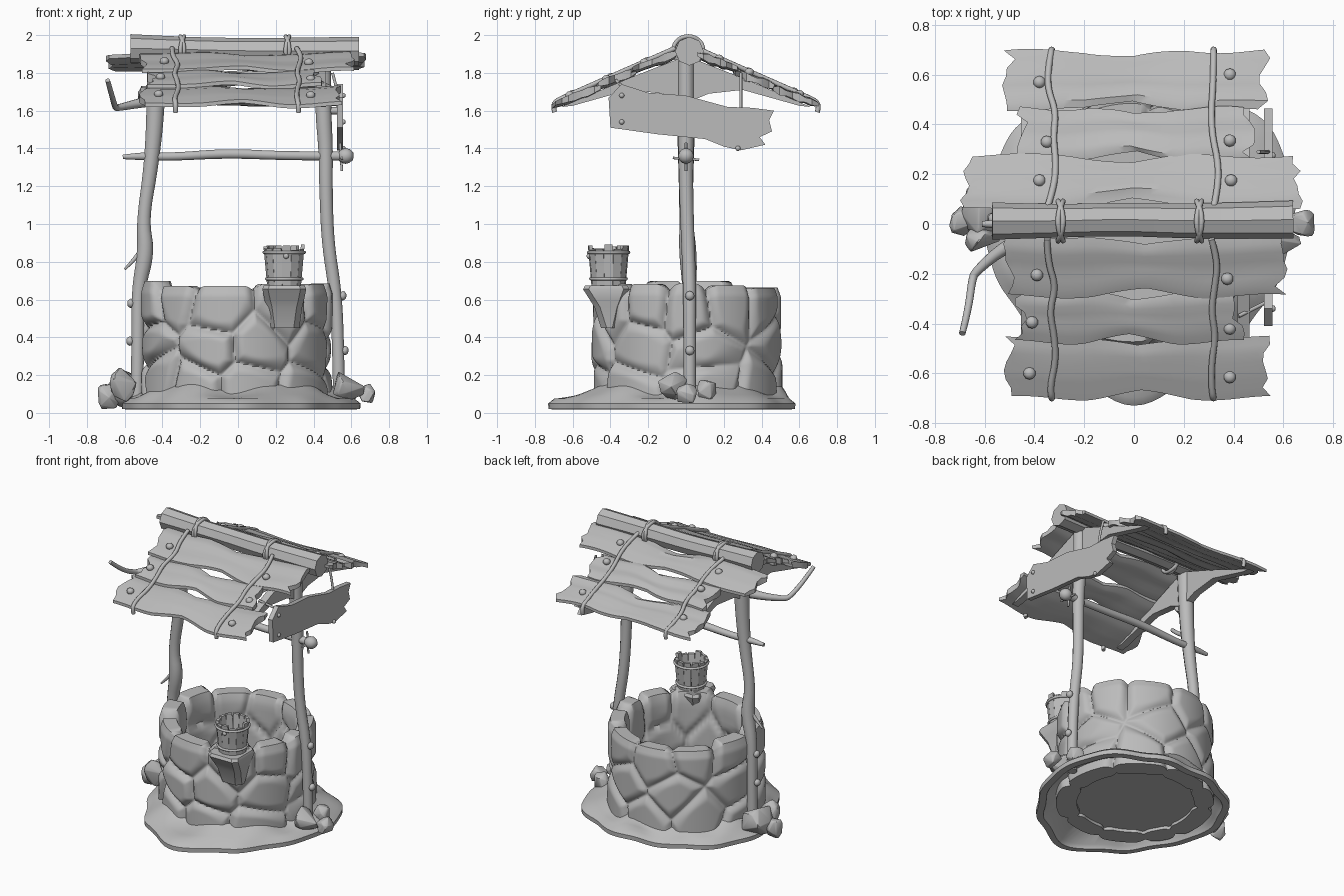
import bpy, bmesh, math, random
from mathutils import Vector

random.seed(7)
rnd = random.uniform
if "Cube" in bpy.data.objects:
    bpy.data.objects.remove(bpy.data.objects["Cube"], do_unlink=True)

grey = bpy.data.materials.new("plain grey")
grey.use_nodes = True
grey.diffuse_color = (0.5, 0.5, 0.5, 1)
grey.node_tree.nodes["Principled BSDF"].inputs["Base Color"].default_value = grey.diffuse_color


def finish(ob, angle=40):
    ob.data.materials.clear()
    ob.data.materials.append(grey)
    bpy.ops.object.select_all(action='DESELECT')
    ob.select_set(True)
    bpy.context.view_layer.objects.active = ob
    bpy.ops.object.shade_smooth_by_angle(angle=math.radians(angle))


def from_bmesh(name, bm, angle=40):
    bmesh.ops.recalc_face_normals(bm, faces=bm.faces)
    me = bpy.data.meshes.new(name)
    bm.to_mesh(me)
    bm.free()
    ob = bpy.data.objects.new(name, me)
    bpy.context.collection.objects.link(ob)
    finish(ob, angle)


def loft(name, rings, cyclic=False, angle=40):
    """Skin closed rings of points; open lofts get strips of quads as caps."""
    bm = bmesh.new()
    rows = [[bm.verts.new(p) for p in ring] for ring in rings]
    n = len(rows[0])
    for a, b in zip(rows, rows[1:] + (rows[:1] if cyclic else [])):
        for k in range(n):
            bm.faces.new((a[k], a[(k + 1) % n], b[(k + 1) % n], b[k]))
    if not cyclic:
        for r in (rows[0], rows[-1]):
            for k in range(n // 2 - 1):
                bm.faces.new((r[k], r[k + 1], r[n - 2 - k], r[n - 1 - k]))
    from_bmesh(name, bm, angle)


def tube(name, pts, radii, cyclic=False, res=3):
    cu = bpy.data.curves.new(name, 'CURVE')
    cu.dimensions, cu.bevel_depth, cu.bevel_resolution = '3D', 1, res
    cu.use_fill_caps, cu.resolution_u = True, 5
    sp = cu.splines.new('NURBS')
    sp.points.add(len(pts) - 1)
    for k, (p, co) in enumerate(zip(sp.points, pts)):
        p.co = (*co, 1)
        p.radius = radii[k] if isinstance(radii, (list, tuple)) else radii
    sp.order_u, sp.use_endpoint_u, sp.use_cyclic_u = 3, not cyclic, cyclic
    ob = bpy.data.objects.new(name, cu)
    bpy.context.collection.objects.link(ob)
    bpy.ops.object.select_all(action='DESELECT')
    ob.select_set(True)
    bpy.context.view_layer.objects.active = ob
    bpy.ops.object.convert(target='MESH')
    finish(bpy.context.view_layer.objects.active)


def prism(name, outline, x0, x1):
    """Extrude a (y, z) outline along x."""
    bm = bmesh.new()
    face = bm.faces.new([bm.verts.new((x0, y, z)) for y, z in outline])
    new = bmesh.ops.extrude_face_region(bm, geom=[face])["geom"]
    bmesh.ops.translate(bm, vec=(x1 - x0, 0, 0), verts=[v for v in new if isinstance(v, bmesh.types.BMVert)])
    from_bmesh(name, bm, 30)


def ball(name, pos, size):
    bm = bmesh.new()
    bmesh.ops.create_icosphere(bm, subdivisions=2, radius=1)
    for v in bm.verts:
        v.co = Vector((v.co[i] * size[i] + pos[i] for i in range(3)))
    from_bmesh(name, bm, 60)


def rock(pos, size):
    """Angular boulder: hull of a few random points on a squarish ball."""
    bm = bmesh.new()
    for _ in range(22):
        d = Vector((rnd(-1, 1), rnd(-1, 1), rnd(-1, 1))).normalized() * rnd(0.95, 1.15)
        bm.verts.new([pos[i] + d[i] * size[i] for i in range(3)])
    hull = bmesh.ops.convex_hull(bm, input=bm.verts)
    bmesh.ops.delete(bm, geom=hull["geom_interior"], context='VERTS')
    bmesh.ops.bevel(bm, geom=bm.edges[:], offset=0.008, segments=1, affect='EDGES', clamp_overlap=True)
    from_bmesh("loose_rock", bm, 35)


# Stone wall: a ring whose surface bulges into irregular cells
RAD, TAU = 0.47, 2 * math.pi
seeds = []
for count, z, jz, shift in ((11, 0.58, 0.05, 0.1), (8, 0.37, 0.07, 0.5), (9, 0.15, 0.06, 0.2)):
    for k in range(count):
        a = (k + shift + rnd(-0.3, 0.3)) / count * TAU
        seeds.append((a, z + rnd(-jz, jz), rnd(-1, 1)))


def cell(a, z):
    near = []
    for sa, sz, off in seeds:
        da = (a - sa + math.pi) % TAU - math.pi
        near.append((math.hypot(da * RAD, z - sz), off))
    near.sort()
    g = min(1, (near[1][0] - near[0][0]) / 0.1)
    return 1 - (1 - g) ** 2, near[0][1]


wall = []
for k in range(320):
    a = k / 320 * TAU
    ring = []
    for side, steps in ((1, 60), (0, 20)):
        for j in range(steps + 1):
            t = j / steps if side else 1 - j / steps
            g, off = cell(a, 0.03 + 0.62 * t)
            lip = 0.018 * max(0, t - 0.93) / 0.07
            r = 0.468 + g * (0.035 + 0.01 * off) - lip if side else 0.405 - 0.03 * g + lip
            z = 0.03 + 0.615 * t + g * (0.035 + 0.02 * off) * max(0, t - 0.8) / 0.2
            ring.append((r * math.cos(a) - 0.005, r * math.sin(a) + 0.008, z))
    wall.append(ring)
loft("stone_wall", wall, True, 60)

bm = bmesh.new()
bmesh.ops.create_circle(bm, cap_ends=True, segments=48, radius=0.42)
bmesh.ops.translate(bm, vec=(0, 0, 0.05), verts=bm.verts)
from_bmesh("well_floor", bm)

# Earth mound, hollow below; outline radius every 30 degrees
reach = (0.64, 0.67, 0.61, 0.57, 0.58, 0.61, 0.61, 0.58, 0.63, 0.72, 0.64, 0.61)
mound = []
for k in range(120):
    a = k / 120 * TAU
    i, f = divmod(k / 10, 1)
    f = f * f * (3 - 2 * f)
    R = reach[int(i)] * (1 - f) + reach[(int(i) + 1) % 12] * f + 0.008 * math.sin(11 * a)
    h = 0.02 * math.sin(5 * a) + 0.012 * math.sin(9 * a + 1)
    prof = ((0.48, 0.1), (R - 0.06, 0.045), (R - 0.045, 0.018), (R, 0.02), (R + 0.002, 0.05), (R - 0.03, 0.075),
            (0.5 + (R - 0.5) * 0.45, 0.095 + h / 2), (0.5, 0.125 + h), (0.47, 0.14 + h))
    mound.append([(r * math.cos(a), r * math.sin(a), z) for r, z in prof])
loft("earth_mound", mound, True, 50)

# Loose rocks by the posts
for pos, size in (((-0.595, 0.06, 0.13), (0.09, 0.13, 0.10)), ((-0.685, 0.01, 0.09), (0.06, 0.06, 0.075)),
                  ((-0.61, -0.07, 0.15), (0.07, 0.06, 0.085)), ((0.58, -0.06, 0.14), (0.085, 0.085, 0.08)),
                  ((0.68, 0.0, 0.095), (0.055, 0.06, 0.06)), ((0.58, 0.11, 0.11), (0.065, 0.06, 0.065))):
    rock(pos, size)

# Flat-topped ledge stone under the bucket
BX, BY = 0.245, -0.41
ledge = []
for z, y0, y1, w in ((0.45, -0.45, -0.36, 0.08), (0.56, -0.485, -0.335, 0.095), (0.6, -0.51, -0.32, 0.105),
                     (0.655, -0.545, -0.3, 0.116), (0.675, -0.535, -0.31, 0.108)):
    c = 0.03
    ledge.append([(BX + sx * (w - dx), y, z) for sx, dx, y in (
        (-1, c, y0), (1, c, y0), (1, 0, y0 + c), (1, 0, y1 - c), (1, c, y1), (-1, c, y1), (-1, 0, y1 - c), (-1, 0, y0 + c))])
loft("ledge_stone", ledge, angle=35)

# Posts, crossbar and branch stubs
tube("left_post", [(-0.535, 0.02, 0.06), (-0.53, 0.02, 0.4), (-0.53, 0.02, 0.65), (-0.485, 0.01, 0.85),
                   (-0.505, 0, 1.02), (-0.46, 0, 1.3), (-0.435, 0, 1.6), (-0.43, 0, 1.87)],
     [0.035, 0.035, 0.036, 0.048, 0.034, 0.04, 0.05, 0.055])
tube("right_post", [(0.535, 0.02, 0.06), (0.53, 0.02, 0.4), (0.515, 0.02, 0.65), (0.475, 0.01, 0.9),
                    (0.465, 0, 1.2), (0.465, 0, 1.4), (0.45, 0, 1.6), (0.45, 0, 1.87)],
     [0.033, 0.033, 0.035, 0.035, 0.037, 0.04, 0.045, 0.045])
tube("crossbar", [(-0.61, 0, 1.355), (-0.5, 0, 1.36), (-0.35, 0, 1.355), (-0.05, 0, 1.375), (0.25, 0, 1.36),
                  (0.56, 0, 1.36)], [0.012, 0.024, 0.022, 0.027, 0.024, 0.026])
ball("crossbar_knob", (0.57, 0, 1.36), (0.045, 0.042, 0.042))
tube("knob_pin_upright", [(0.55, 0, 1.28), (0.545, 0, 1.36), (0.54, 0, 1.43)], 0.007)
tube("knob_pin_across", [(0.55, -0.07, 1.35), (0.55, 0, 1.345), (0.55, 0.07, 1.34)], 0.007)
tube("post_twig", [(-0.51, 0.01, 0.86), (-0.55, 0, 0.81), (-0.6, 0, 0.76)], [0.015, 0.011, 0.006])
tube("hooked_branch", [(-0.42, -0.05, 1.66), (-0.52, -0.09, 1.64), (-0.635, -0.19, 1.615), (-0.65, -0.22, 1.615),
                       (-0.665, -0.34, 1.67), (-0.69, -0.44, 1.76)], [0.035, 0.026, 0.018, 0.016, 0.015, 0.013])
for x, y, z in ((-0.567, 0.02, 0.58), (-0.572, 0.02, 0.38), (0.555, 0.02, 0.62), (0.566, 0.02, 0.33)):
    ball("post_bolt", (x, y, z), (0.02, 0.025, 0.025))


# Roof
def roof(y):
    return 1.93 - 0.44 * abs(y)


def plank(name, x0, x1, y0, y1):
    nx, nv, s = 36, 7, math.copysign(1, y1)
    left, right = ([rnd(0, 0.055) for _ in range(nv + 1)] for _ in range(2))
    grain = [rnd(-0.006, 0.006) for _ in range(nv + 1)]
    p, q = rnd(0, 6), rnd(0, 6)
    rings = []
    for i in range(nx + 1):
        u = i / nx
        dent = max(0, 1 - abs(u - 0.5) / 0.2)
        ya = y0 + s * (0.038 * dent + 0.007 * math.sin(11 * u + p))
        yb = y1 - s * (0.024 * dent - 0.009 * math.sin(13 * u + q))
        ring = []
        for layer in (1, -1):
            for j in (range(nv + 1) if layer > 0 else range(nv, -1, -1)):
                v = j / nv
                y = ya + (yb - ya) * v
                x = x0 + left[j] + (x1 - right[j] - x0 - left[j]) * u
                half = 0.01 if j in (0, nv) else 0.018 + grain[j]
                z = roof(y) - 0.012 + 0.022 * v + layer * half + 0.006 * math.sin(9 * u + q)
                ring.append((x, y, z))
        rings.append(ring)
    loft(name, rings, angle=35)


for name, x0, x1, y0, y1 in (("front_plank_upper", -0.53, 0.62, -0.05, -0.29), ("front_plank_middle", -0.48, 0.45, -0.27, -0.475),
                             ("front_plank_lower", -0.53, 0.55, -0.455, -0.7), ("back_plank_upper", -0.70, 0.68, 0.06, 0.275),
                             ("back_plank_middle", -0.48, 0.49, 0.255, 0.465), ("back_plank_lower", -0.53, 0.55, 0.46, 0.695)):
    plank(name, x0, x1, y0, y1)

tube("ridge_beam", [(-0.57, 0.012, 1.93), (-0.3, 0.012, 1.925), (-0.05, 0.02, 1.918), (0.25, 0.01, 1.915), (0.64, 0.018, 1.915)],
     [0.075, 0.066, 0.067, 0.07, 0.076], res=2)
for x in (-0.295, 0.262):
    for d in (-0.011, 0.011):
        loop = [(x + d * math.cos(2 * a), 0.012 + 0.082 * math.cos(a), 1.92 + 0.076 * math.sin(a))
                for a in (k / 12 * TAU for k in range(12))]
        tube("ridge_rope", loop, 0.011, True)

for s in (-1, 1):
    for x in (-0.33, 0.32):
        path = [(x + rnd(-0.02, 0.02), s * y, roof(y) + 0.026) for y in (0.06, 0.15, 0.25, 0.35, 0.45, 0.55, 0.65)]
        path += [(x, s * 0.71, roof(0.71) + 0.02), (x, s * 0.695, roof(0.7) - 0.03)]
        tube("roof_rope", path, 0.013)
    # Tapered rafters fanning out of the post tops
    for x in (-0.43, 0.44):
        prism("rafter", [(0, 1.89), (s * 0.3, roof(0.3) - 0.025), (s * 0.66, roof(0.66) - 0.02),
                         (s * 0.6, roof(0.6) - 0.04), (s * 0.3, 1.71), (s * 0.12, 1.69), (0, 1.64)], x - 0.025, x + 0.025)
for x, y in ((-0.38, 0.57), (0.385, 0.6), (-0.35, 0.33), (0.385, 0.335), (-0.38, 0.175), (0.39, 0.175),
             (-0.39, -0.205), (0.375, -0.22), (-0.41, -0.395), (0.385, -0.42), (-0.42, -0.6), (0.385, -0.615)):
    ball("roof_bolt", (x, y, roof(y) + 0.022), (0.025, 0.025, 0.022))

# Hanging sign board
prism("sign_board", [(-0.41, 1.67), (-0.4, 1.51), (-0.15, 1.475), (0.1, 1.45), (0.2, 1.41), (0.29, 1.39), (0.42, 1.42),
                     (0.39, 1.46), (0.455, 1.49), (0.44, 1.55), (0.465, 1.6), (0.35, 1.615), (0.22, 1.62), (0, 1.68),
                     (-0.2, 1.695), (-0.34, 1.74)], 0.523, 0.556)
for y, z in ((-0.34, 1.68), (-0.34, 1.54), (0.275, 1.4)):
    ball("sign_bolt", (0.556, y, z), (0.014, 0.014, 0.014))
tube("sign_string_back", [(0.54, 0.29, 1.6), (0.53, 0.29, 1.7), (0.5, 0.29, 1.8)], 0.008)
tube("sign_string_front", [(0.54, -0.31, 1.7), (0.48, -0.34, 1.73), (0.42, -0.37, 1.76)], 0.008)
tube("sign_peg", [(0.44, 0, 1.6), (0.5, 0, 1.6), (0.55, 0, 1.6)], 0.02)


# Bucket of staves with two hoops
def bucket_ring(r, z, n=24):
    return [(BX + r * math.cos(k / n * TAU), BY + r * math.sin(k / n * TAU), z) for k in range(n)]


for k in range(13):
    a, top = k / 13 * TAU, 0.873 + rnd(-0.012, 0.02)
    loft("bucket_stave", [[(BX + r * math.cos(b), BY + r * math.sin(b), z)
                           for r, b in ((ro, a - w), (ro, a + w), (ro - 0.02, a + w), (ro - 0.02, a - w))]
                          for ro, z, w in ((0.091, 0.672, 0.238), (0.107, 0.85, 0.236), (0.11, top, 0.19))], angle=30)
loft("bucket_bottom", [bucket_ring(0.082, 0.68), bucket_ring(0.084, 0.70)])
for r, z in ((0.095, 0.71), (0.108, 0.85)):
    tube("bucket_hoop", bucket_ring(r, z, 20), 0.0085, True)
ball("bucket_bolt", (BX + 0.01, BY - 0.105, 0.83), (0.015, 0.012, 0.015))
